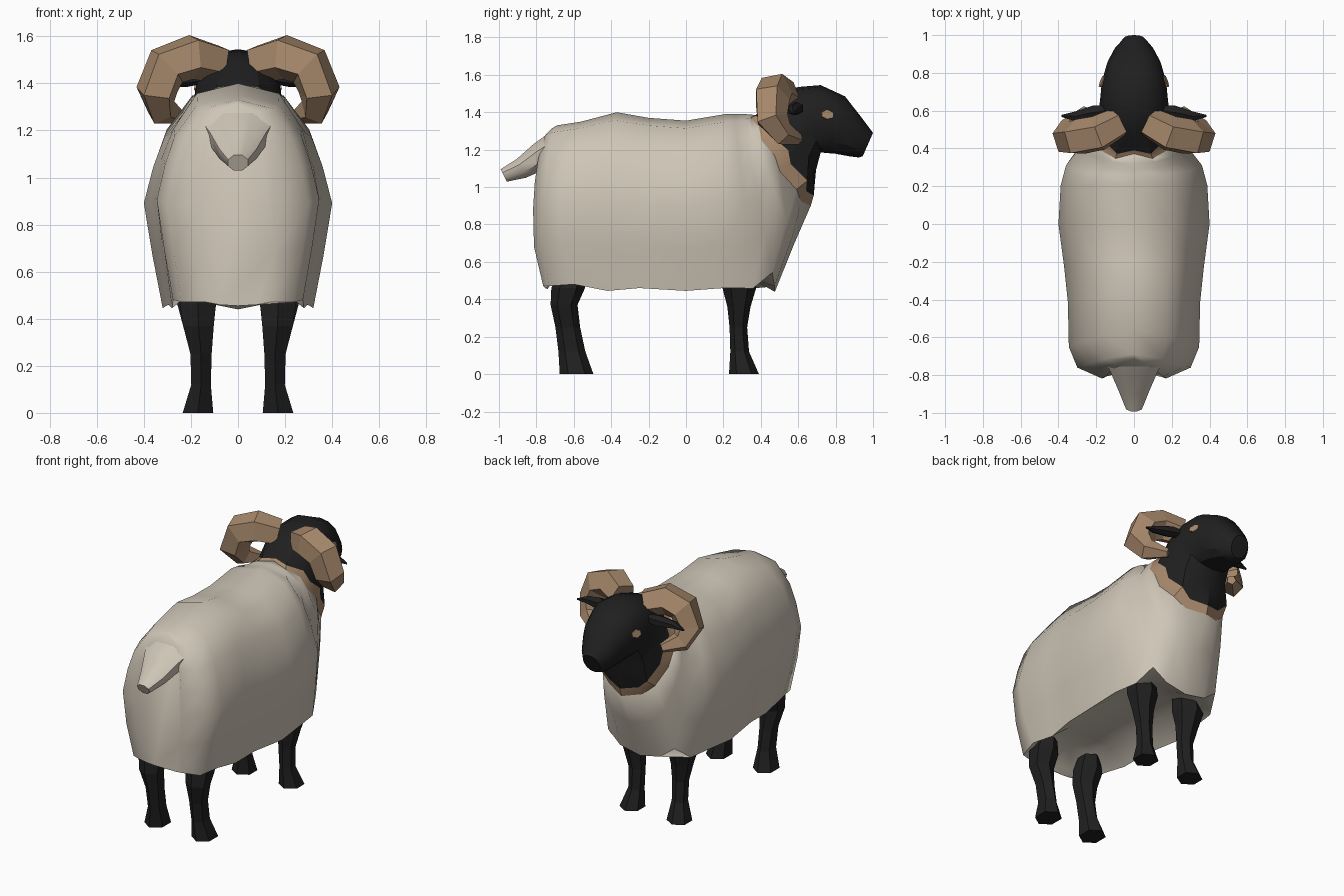
import bpy, bmesh, math
from mathutils import Vector

cube = bpy.data.objects.get("Cube")
if cube:
    bpy.data.objects.remove(cube, do_unlink=True)


def material(name, color):
    m = bpy.data.materials.new(name)
    m.diffuse_color = (*color, 1)
    m.use_nodes = True
    m.node_tree.nodes["Principled BSDF"].inputs["Base Color"].default_value = (*color, 1)
    return m


FLEECE = material("cream fleece", (0.62, 0.56, 0.47))
TAN = material("tan horn", (0.39, 0.25, 0.15))
BLACK = material("black hide", (0.014, 0.014, 0.014))


def loft(name, rings, mats, smooth=None, first_segment=0):
    """Skin a list of rings, cap both ends; the first segment may take its own material."""
    bm = bmesh.new()
    vs = [[bm.verts.new(p) for p in ring] for ring in rings]
    n = len(rings[0])
    for s, (a, b) in enumerate(zip(vs, vs[1:])):
        for i in range(n):
            f = bm.faces.new((a[i], a[(i + 1) % n], b[(i + 1) % n], b[i]))
            f.material_index = first_segment if s == 0 else 0
    for end in (vs[0], vs[-1]):
        bm.faces.new(end)
    bmesh.ops.recalc_face_normals(bm, faces=bm.faces)
    mesh = bpy.data.meshes.new(name)
    bm.to_mesh(mesh)
    bm.free()
    obj = bpy.data.objects.new(name, mesh)
    bpy.context.collection.objects.link(obj)
    for m in mats:
        mesh.materials.append(m)
    if smooth:
        bpy.ops.object.select_all(action='DESELECT')
        obj.select_set(True)
        bpy.context.view_layer.objects.active = obj
        bpy.ops.object.shade_smooth_by_angle(angle=math.radians(smooth))
    return obj


# Half cross-sections as (width factor, height factor), from bottom to top
SKIRTED = [(0, 0), (.45, 0), (.8, 0), (.91, .25), (1, .49), (.9, .66), (.78, .8), (.5, .955), (0, 1)]
ROUND = [(0, 0), (.5, .05), (.8, .18), (.95, .38), (1, .55), (.93, .72), (.75, .87), (.42, .97), (0, 1)]


def section(top, bottom, w, bulge=0, recess=0, k=1, jag=0):
    """Slanted ring between a top and a bottom (y, z); k blends skirted to round."""
    half = []
    for i, (s, r) in enumerate(zip(SKIRTED, ROUND)):
        wf = s[0] + (r[0] - s[0]) * k
        t = s[1] + (r[1] - s[1]) * k
        y = bottom[0] + (top[0] - bottom[0]) * t - bulge * math.sqrt(4 * t * (1 - t))
        z = bottom[1] + (top[1] - bottom[1]) * t + (recess if i < 2 else 0)
        half.append(Vector((wf * w, y + jag * (-1) ** i, z)))
    return half + [Vector((-p.x, p.y, p.z)) for p in half[-2:0:-1]]


# Fleece body, rump to collar, with a hanging hem around a raised belly
collar = section((.36, 1.385), (.655, .9), .235, .03, jag=.012)
body = [
    section((-.715, 1.315), (-.74, .455), .17, .09, 0, .1),
    section((-.69, 1.33), (-.72, .455), .30, .055, .03, .1),
    section((-.56, 1.35), (-.60, .48), .345, .07, .09, 0),
    section((-.37, 1.40), (-.42, .445), .35, .02, .1, 0),
    section((-.20, 1.37), (-.25, .46), .37, 0, .1, 0),
    section((0, 1.355), (0, .445), .40, 0, .1, 0),
    section((.21, 1.39), (.20, .46), .388, 0, .1, 0),
    section((.26, 1.39), (.36, .445), .36, 0, .06, .08),
    section((.29, 1.39), (.475, .44), .30, -.01, 0, .6),
    section((.32, 1.39), (.58, .70), .27, 0, 0, .9),
    collar,
]
loft("fleece_body", body, [FLEECE], 60)

# Neck and head, starting with a ragged tan collar band
head = loft("neck_and_head", [
    collar,
    section((.372, 1.395), (.665, .955), .215, -.025, jag=.018),
    section((.48, 1.50), (.695, 1.09), .19),
    section((.60, 1.535), (.72, 1.185), .18),
    section((.72, 1.545), (.80, 1.178), .17),
    section((.85, 1.485), (.87, 1.165), .14),
    section((.94, 1.37), (.925, 1.158), .1),
    section((1.0, 1.29), (.945, 1.165), .06),
], [BLACK, TAN], 30, first_segment=1)


def oval(center, a, b, n=6):
    """Ring of n points spanned by half-axis vectors a and b."""
    c = Vector(center)
    return [c + a * math.cos(2 * math.pi * (i + .5) / n) + b * math.sin(2 * math.pi * (i + .5) / n)
            for i in range(n)]


X, Y, Z = Vector((1, 0, 0)), Vector((0, 1, 0)), Vector((0, 0, 1))

# Drooping tail: y, z, half width, half thickness
tail = [(-.68, 1.225, .18, .09), (-.78, 1.165, .13, .08), (-.88, 1.1, .085, .06),
        (-.975, 1.062, .045, .04)]
across = Vector((0, -.45, .9))
loft("tail", [oval((0, y, z), X * w, across * t, 8) for y, z, w, t in tail], [FLEECE], 50)

# Legs: z, y, half depth, x, half width
front_leg = [(0, .31, .08, .17, .075), (.12, .287, .05, .157, .048), (.25, .28, .047, .157, .052),
             (.36, .283, .062, .17, .07), (.46, .285, .09, .175, .095), (.56, .275, .08, .17, .085)]
hind_leg = [(0, -.585, .09, .17, .075), (.12, -.61, .072, .157, .048), (.25, -.632, .066, .157, .052),
            (.37, -.652, .072, .168, .075), (.46, -.63, .09, .17, .088), (.54, -.61, .07, .165, .065)]

# Horn path: x, y, z, radius
horn = [(.08, .535, 1.485, .085), (.19, .475, 1.515, .1), (.30, .455, 1.475, .1),
        (.345, .455, 1.365, .092), (.325, .515, 1.285, .067), (.245, .605, 1.255, .028)]
curl_center = Vector((.2, .5, 1.37))

# Ear: x, y, z, half width, half thickness
ear = [(.14, .60, 1.425, .03, .025), (.22, .59, 1.42, .042, .036),
       (.31, .57, 1.41, .03, .024), (.385, .572, 1.395, .006, .005)]


def horn_rings():
    pts = [Vector(h[:3]) for h in horn]
    rings = []
    for i, p in enumerate(pts):
        tangent = (pts[min(i + 1, len(pts) - 1)] - pts[max(i - 1, 0)]).normalized()
        out = p - curl_center
        out = (out - tangent * out.dot(tangent)).normalized()
        rings.append(oval(p, out * horn[i][3], tangent.cross(out) * horn[i][3], 5))
    return rings


def flip(rings, side):
    return [[Vector((p.x * side, p.y, p.z)) for p in ring] for ring in rings]


# Paired parts
bpy.context.view_layer.update()
for label, side in (("left", 1), ("right", -1)):
    for part, rows in (("front_leg", front_leg), ("hind_leg", hind_leg)):
        rings = [oval((x, y, z), X * w, Y * d) for z, y, d, x, w in rows]
        loft(f"{label}_{part}", flip(rings, side), [BLACK])
    loft(f"{label}_horn", flip(horn_rings(), side), [TAN])
    rings = [oval((x, y, z), Y * w, Z * t) for x, y, z, w, t in ear]
    loft(f"{label}_ear", flip(rings, side), [BLACK], 30)

    # Eye: thin plate lying on the side of the head
    _, spot, normal, _ = head.closest_point_on_mesh(Vector((side * .3, .795, 1.42)))
    along = (Y - normal * Y.dot(normal)).normalized()
    up = normal.cross(along)
    loft(f"{label}_eye", [oval(spot + normal * d, along * .035, up * .026) for d in (-.003, .005)], [TAN])
